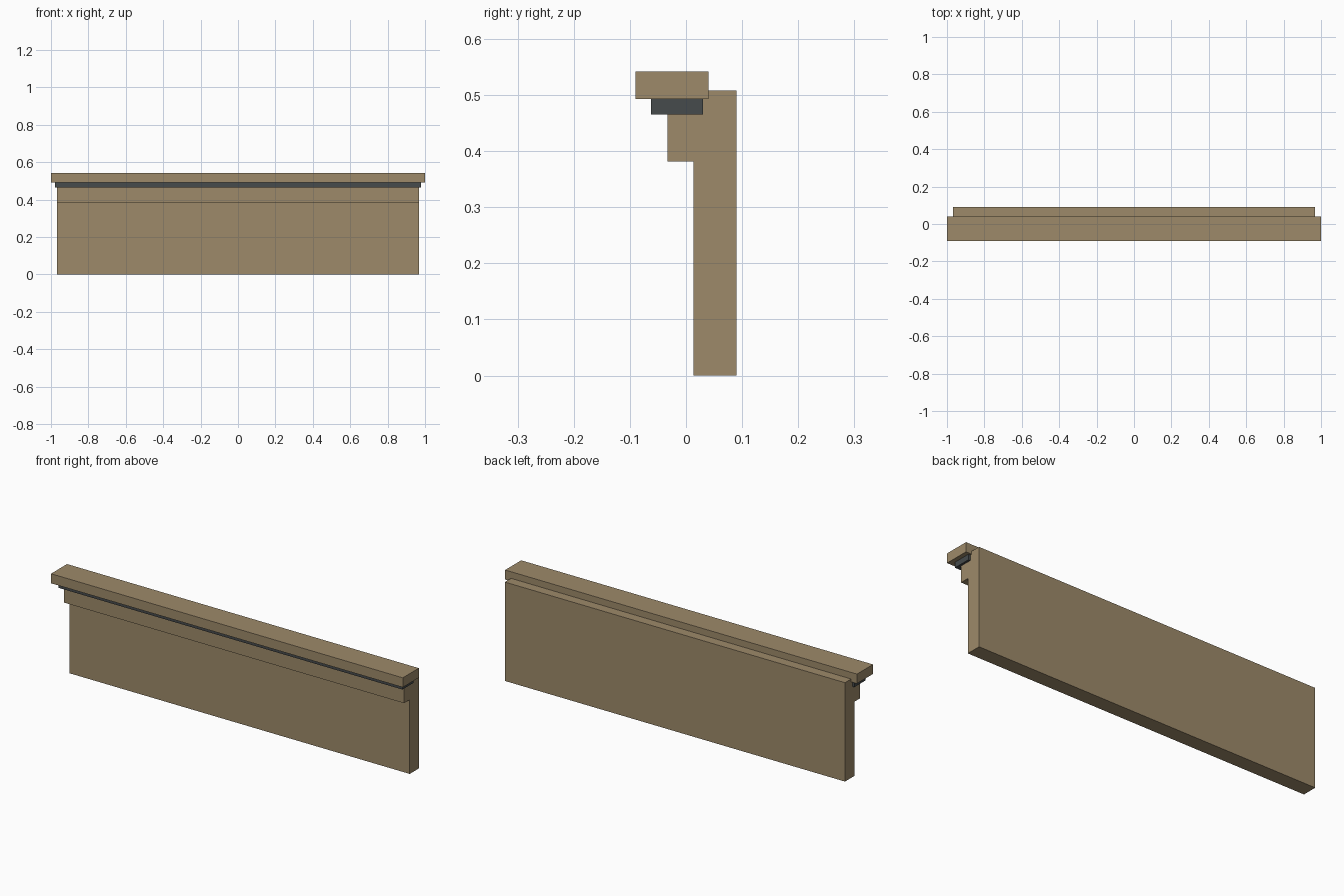
import bpy

if "Cube" in bpy.data.objects:
    bpy.data.objects.remove(bpy.data.objects["Cube"])


def material(name, rgb):
    m = bpy.data.materials.new(name)
    m.diffuse_color = (*rgb, 1.0)
    m.use_nodes = True
    m.node_tree.nodes["Principled BSDF"].inputs["Base Color"].default_value = m.diffuse_color
    return m


def extrude_profile(name, profile, half_length, mat):
    """Sweep a closed (y, z) profile along x, centred on x = 0."""
    n = len(profile)
    verts = [(x, y, z) for x in (-half_length, half_length) for y, z in profile]
    faces = [tuple(reversed(range(n))), tuple(range(n, 2 * n))]
    faces += [(i, (i + 1) % n, n + (i + 1) % n, n + i) for i in range(n)]
    mesh = bpy.data.meshes.new(name)
    mesh.from_pydata(verts, [], faces)
    mesh.materials.append(mat)
    obj = bpy.data.objects.new(name, mesh)
    bpy.context.collection.objects.link(obj)
    return obj


def rect(y0, y1, z0, z1):
    return [(y0, z0), (y1, z0), (y1, z1), (y0, z1)]


stone = material("tan_stone", (0.337, 0.254, 0.144))
dark = material("dark_slate", (0.061, 0.069, 0.072))

# Wall panel with a projecting band below the ledge
extrude_profile("wall_panel", [
    (0.013, 0.0), (0.09, 0.0), (0.09, 0.508), (0.013, 0.508),
    (0.013, 0.465), (-0.033, 0.465), (-0.033, 0.381), (0.013, 0.381),
], 0.967, stone)

# Dark recessed strip under the cap
extrude_profile("dark_strip", rect(-0.062, 0.03, 0.465, 0.493), 0.978, dark)

# Overhanging cap slab
extrude_profile("cap_slab", rect(-0.09, 0.04, 0.493, 0.542), 1.0, stone)
